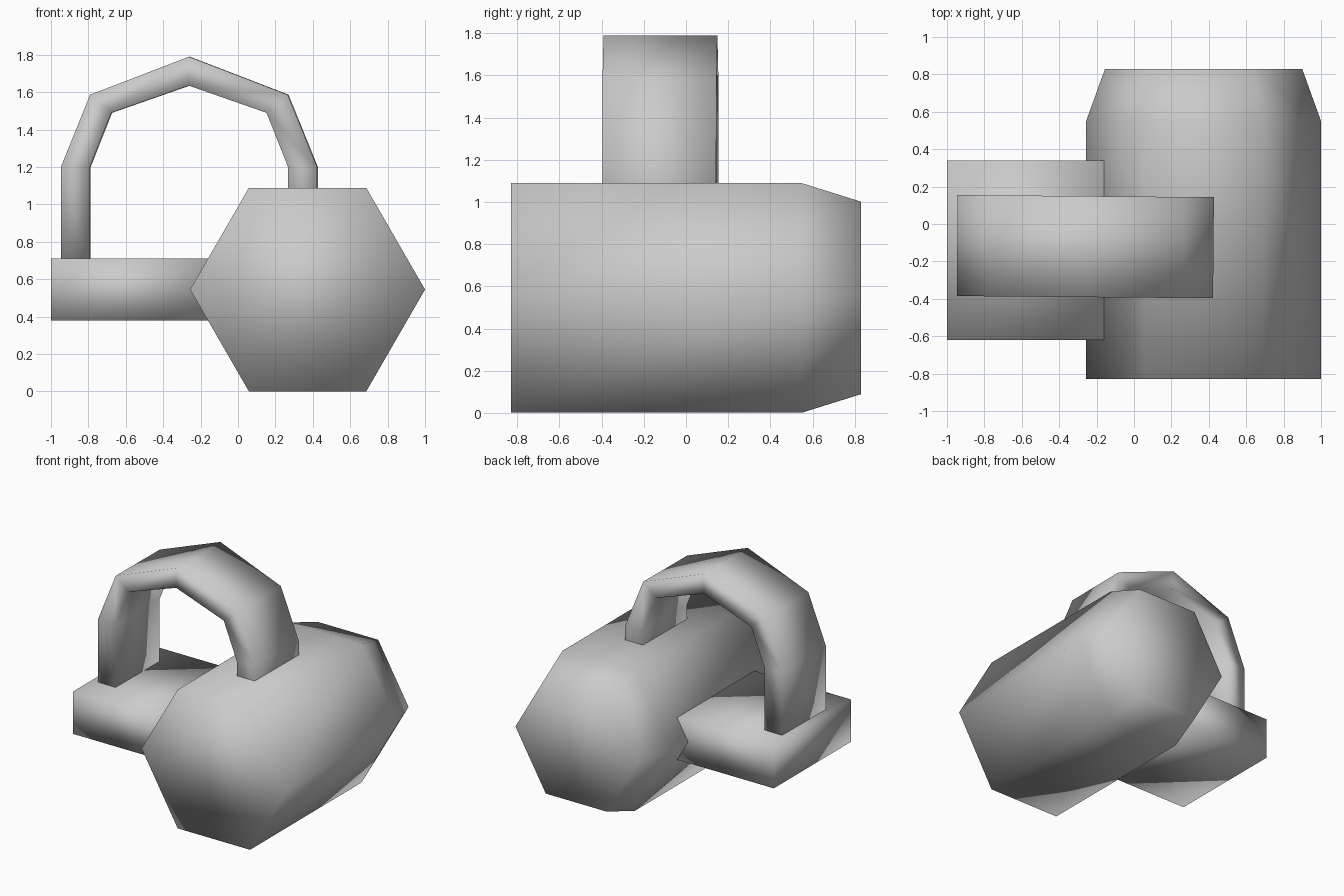
import bpy
import bmesh
import math
from mathutils import Vector, Matrix

cube = bpy.data.objects.get("Cube")
if cube:
    bpy.data.objects.remove(cube, do_unlink=True)

grey = bpy.data.materials.new("plain_grey")
grey.use_nodes = True
colour = (0.6, 0.6, 0.6, 1)
grey.diffuse_color = colour
grey.node_tree.nodes["Principled BSDF"].inputs["Base Color"].default_value = colour


def loft(name, rings):
    """Bridge a series of equal rings, cap both ends and shade it all smooth."""
    bm = bmesh.new()
    loops = [[bm.verts.new(p) for p in ring] for ring in rings]
    n = len(loops[0])
    for a, b in zip(loops, loops[1:]):
        for i in range(n):
            j = (i + 1) % n
            bm.faces.new((a[i], a[j], b[j], b[i]))
    bm.faces.new(loops[0])
    bm.faces.new(loops[-1])
    bmesh.ops.recalc_face_normals(bm, faces=bm.faces)
    for f in bm.faces:
        f.smooth = True
    mesh = bpy.data.meshes.new(name)
    bm.to_mesh(mesh)
    bm.free()
    mesh.materials.append(grey)
    obj = bpy.data.objects.new(name, mesh)
    bpy.context.collection.objects.link(obj)
    return obj


# Hexagonal barrel, tapered at the back
def hexagon(y, r):
    return [Vector((0.372 + r * math.cos(k * math.pi / 3), y,
                    0.545 + r * math.sin(k * math.pi / 3))) for k in range(6)]


loft("barrel", [hexagon(-0.83, 0.628), hexagon(0.55, 0.628), hexagon(0.83, 0.527)])


# Side block, running into the barrel
def rectangle(x):
    return [Vector((x, y, z)) for y, z in
            ((-0.62, 0.38), (0.34, 0.38), (0.34, 0.71), (-0.62, 0.71))]


loft("side_block", [rectangle(-1.0), rectangle(-0.16)])

# Arched handle: half profile of outer and inner points, mirrored about its crown
half = [((0.685, 0.66), (0.53, 0.66)),
        ((0.685, 1.2), (0.53, 1.2)),
        ((0.528, 1.587), (0.415, 1.49))]
crown = [((0, 1.79), (0, 1.635))]
mirrored = [tuple((-x, z) for x, z in pair) for pair in half]
profile = mirrored + crown + half[::-1]
rings = [[Vector((ox, -0.27, oz)), Vector((ox, 0.27, oz)),
          Vector((ix, 0.27, iz)), Vector((ix, -0.27, iz))]
         for (ox, oz), (ix, iz) in profile]
handle = loft("handle", rings)
handle.data.transform(Matrix.Translation((-0.26, -0.121, 0))
                      @ Matrix.Rotation(math.radians(-0.5), 4, "Z"))
